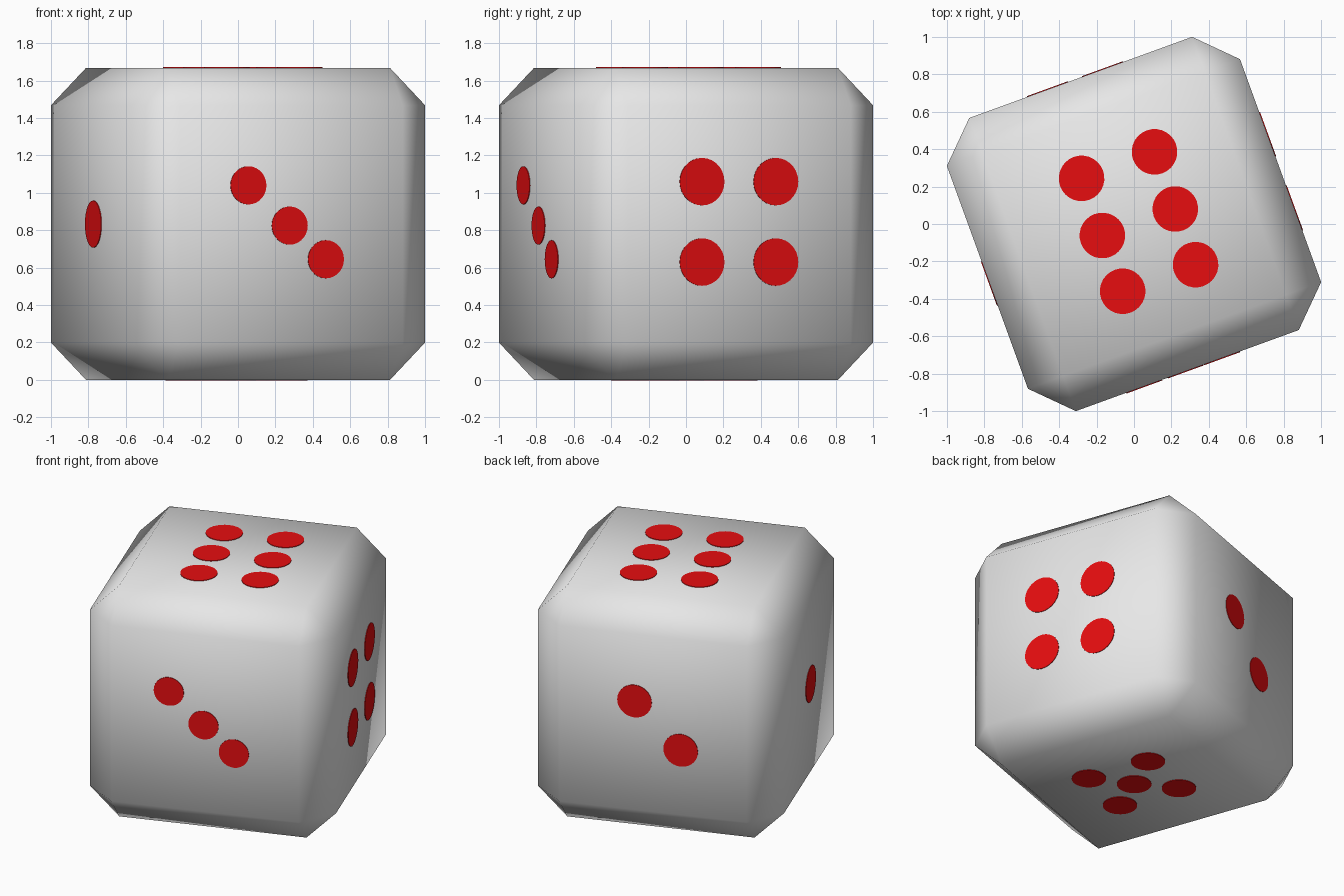
import bpy, bmesh, math
from mathutils import Matrix, Vector

if "Cube" in bpy.data.objects:
    bpy.data.objects.remove(bpy.data.objects["Cube"])

H = 0.834          # half side of the cube
BEVEL = 0.2
TURN = Matrix.Translation((0, 0, H)) @ Matrix.Rotation(math.radians(20), 4, 'Z')


def material(name, color):
    m = bpy.data.materials.new(name)
    m.diffuse_color = (*color, 1)
    m.use_nodes = True
    m.node_tree.nodes["Principled BSDF"].inputs["Base Color"].default_value = m.diffuse_color
    return m


def add_object(name, bm, mat):
    mesh = bpy.data.meshes.new(name)
    bm.to_mesh(mesh)
    bm.free()
    mesh.materials.append(mat)
    ob = bpy.data.objects.new(name, mesh)
    ob.matrix_world = TURN
    bpy.context.collection.objects.link(ob)
    return ob


white = material("ivory_white", (0.8, 0.8, 0.8))
red = material("pip_red", (0.8, 0.004, 0.005))

# Chamfered cube body, soft shading with a few hard chamfer edges
bm = bmesh.new()
bmesh.ops.create_cube(bm, size=2 * H)
bmesh.ops.bevel(bm, geom=bm.edges[:], offset=BEVEL, segments=1,
                profile=0.5, affect='EDGES')
for f in bm.faces:
    f.smooth = True
inner = H - BEVEL
for e in bm.edges:
    a, b = (v.co for v in e.verts)
    mid = (a + b) / 2
    on_rim = all(abs(abs(p.z) - inner) < 0.01 for p in (a, b))
    on_cap = all(abs(abs(p.z) - H) < 0.01 for p in (a, b))
    right_side = mid.x > inner - 0.01 and abs(mid.y) < 0.1
    side = min(abs(mid.x), abs(mid.y)) < 0.1
    if (on_rim and side and not right_side) or (on_cap and right_side):
        e.smooth = False
add_object("cube_body", bm, white)

# Pips: name, face normal, radius, centres on the face
# (sideways position on the face, then height above ground; x, y on top/bottom)
sides = [
    ("front_three", (0, -1, 0), 0.102, [(-0.245, 1.04), (-0.01, 0.825), (0.196, 0.645)]),
    ("back_two", (0, 1, 0), 0.117, [(0.125, 0.985), (-0.188, 0.667)]),
    ("right_four", (1, 0, 0), 0.127, [(y, z) for y in (-0.213, 0.207) for z in (0.63, 1.06)]),
    ("left_one", (-1, 0, 0), 0.126, [(-0.035, 0.833)]),
    ("top_six", (0, 0, 1), 0.122, [(x, y) for x in (-0.18, 0.235) for y in (-0.317, 0, 0.325)]),
    ("bottom_five", (0, 0, -1), 0.113,
     [(x, y) for x in (-0.213, 0.193) for y in (-0.229, 0.217)] + [(-0.02, -0.01)]),
]
for name, normal, radius, centres in sides:
    n = Vector(normal)
    spin = n.to_track_quat('Z', 'Y').to_matrix().to_4x4()
    bm = bmesh.new()
    for a, b in centres:
        if n.z:
            pos = Vector((a, b, 0))
        elif n.x:
            pos = Vector((0, a, b - H))
        else:
            pos = Vector((a, 0, b - H))
        bmesh.ops.create_cone(bm, cap_ends=True, segments=28, radius1=radius,
                              radius2=radius, depth=0.008,
                              matrix=Matrix.Translation(pos + n * H) @ spin)
    add_object("pips_" + name, bm, red)
